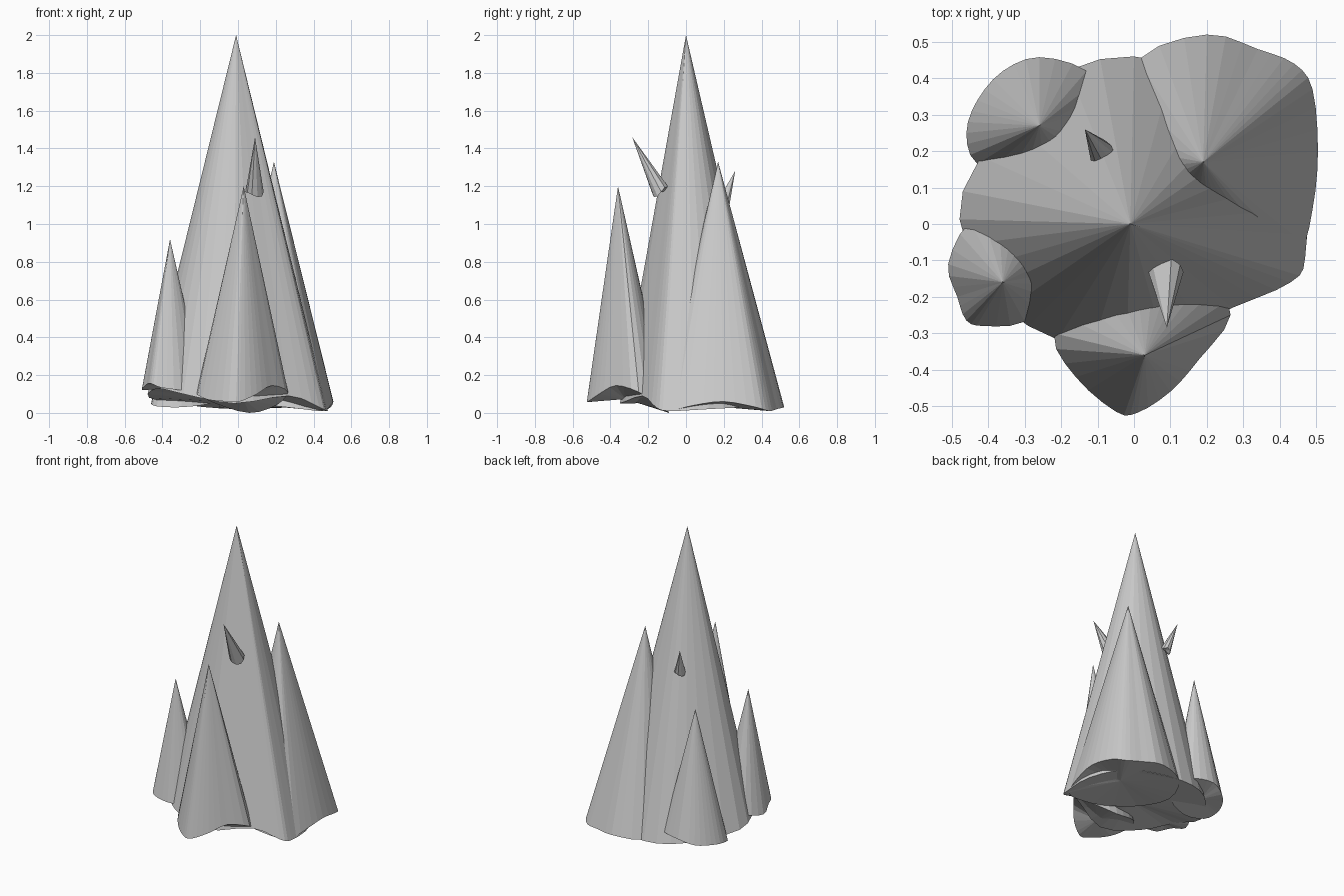
import bpy, bmesh, math
from mathutils import Vector

if "Cube" in bpy.data.objects:
    bpy.data.objects.remove(bpy.data.objects["Cube"])


def smooth_loop(points, steps=3):
    # closed Catmull-Rom curve through a few rim points
    p = [Vector(q) for q in points]
    n = len(p)
    out = []
    for i in range(n):
        a, b, c, d = p[i - 1], p[i], p[(i + 1) % n], p[(i + 2) % n]
        for k in range(steps):
            t = k / steps
            out.append(0.5 * (2 * b + (c - a) * t + (2 * a - 5 * b + 4 * c - d) * t * t
                              + (3 * b - a - 3 * c + d) * t ** 3))
    return out


def spike(name, apex, rim):
    # flat-faced cone from an uneven rim up to a point, closed underneath
    bm = bmesh.new()
    tip = bm.verts.new(apex)
    ring = [bm.verts.new(v) for v in rim]
    for i, v in enumerate(ring):
        bm.faces.new((v, ring[(i + 1) % len(ring)], tip))
    base = bm.verts.new(sum(rim, Vector()) / len(rim))
    for i, v in enumerate(ring):
        bm.faces.new((ring[(i + 1) % len(ring)], v, base))
    bmesh.ops.recalc_face_normals(bm, faces=bm.faces)
    mesh = bpy.data.meshes.new(name)
    bm.to_mesh(mesh)
    bm.free()
    ob = bpy.data.objects.new(name, mesh)
    bpy.context.collection.objects.link(ob)


def thorn(name, tip, foot, radius, sides=10):
    # small leaning cone
    tip, foot = Vector(tip), Vector(foot)
    rot = (tip - foot).to_track_quat('Z', 'Y')
    rim = []
    for i in range(sides):
        a = math.tau * i / sides
        rim.append(foot + rot @ Vector((radius * math.cos(a), radius * math.sin(a),
                                        0.012 * math.sin(2 * a))))
    spike(name, tip, rim)


# central peak
spike("main_peak", (-0.01, 0, 2), smooth_loop([
    (.47, -.09, .01), (.46, .12, .02), (.32, .34, .03), (0, .46, .02),
    (-.26, .37, .04), (-.47, .09, .08), (-.43, -.12, .13), (-.29, -.28, .10),
    (-.02, -.35, .05), (.27, -.23, .09), (.43, -.16, .03)]))

# tall peak at the back right
spike("back_right_peak", (.19, .17, 1.33), smooth_loop([
    (.505, .20, .06), (.49, .37, .03), (.44, .44, .01), (.34, .48, .02),
    (.20, .52, .03), (.01, .45, .02), (-.10, .22, .03), (-.03, .0, .05),
    (.16, -.12, .04), (.34, -.13, .02), (.45, -.09, .01), (.49, .04, .04)]))

# front peak
spike("front_peak", (.03, -.36, 1.2), smooth_loop([
    (-.22, -.30, .10), (-.16, -.42, .07), (-.05, -.515, .06), (.01, -.518, .06),
    (.10, -.46, .10), (.18, -.37, .145), (.265, -.25, .11), (.20, -.14, .04),
    (.06, -.09, 0), (-.12, -.15, .05)]))

# small left peaks
spike("front_left_peak", (-.36, -.16, .92), smooth_loop([
    (-.51, -.11, .12), (-.45, .005, .14), (-.33, .03, .13), (-.21, -.04, .11),
    (-.18, -.17, .11), (-.30, -.268, .12), (-.41, -.28, .135), (-.46, -.265, .155),
    (-.485, -.20, .15)]))
spike("back_left_peak", (-.26, .27, .92), smooth_loop([
    (-.46, .25, .05), (-.43, .165, .035), (-.30, .13, .03), (-.14, .19, .05),
    (-.08, .32, .08), (-.13, .42, .10), (-.26, .458, .10), (-.36, .42, .07),
    (-.43, .34, .06)]))

# thorns on the central peak
thorn("front_thorn", (.09, -.285, 1.46), (.088, -.132, 1.17), .048)
thorn("back_thorn", (-.135, .26, 1.28), (-.09, .195, 1.10), .035)
